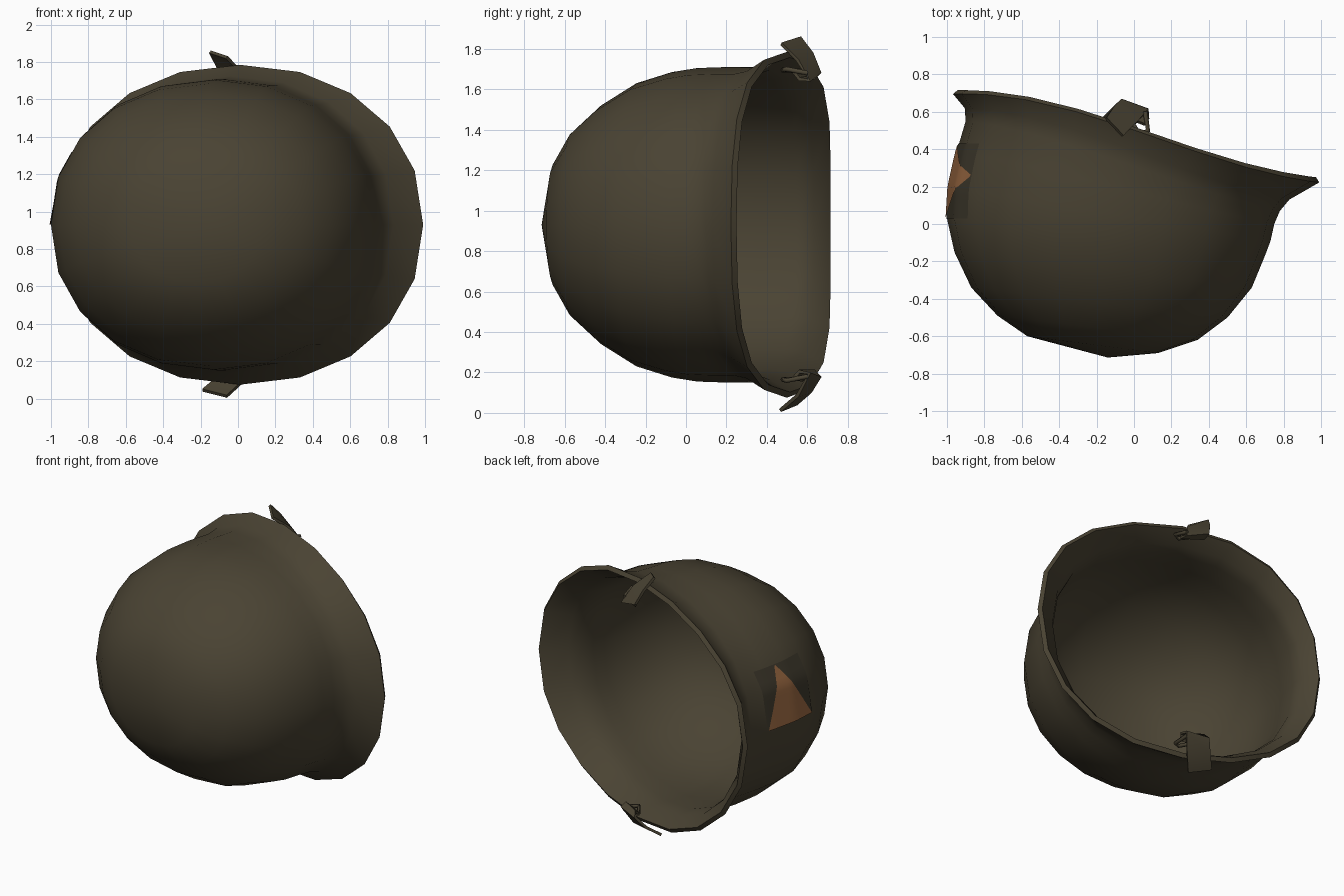
import bpy, bmesh, math
from mathutils import Vector
from mathutils.bvhtree import BVHTree

if "Cube" in bpy.data.objects:
    bpy.data.objects.remove(bpy.data.objects["Cube"])

ZC = 0.93      # mirror plane height of the helmet
SIDES = 20


def material(name, rgb):
    m = bpy.data.materials.new(name)
    m.diffuse_color = (*rgb, 1)
    m.use_nodes = True
    m.node_tree.nodes["Principled BSDF"].inputs["Base Color"].default_value = m.diffuse_color
    return m


olive = material("olive_paint", (0.068, 0.056, 0.033))
dark = material("dark_olive", (0.044, 0.037, 0.023))
orange = material("faded_orange", (0.29, 0.125, 0.048))


def to_object(bm, name, mat, thickness=0, offset=-1, angle=35):
    me = bpy.data.meshes.new(name)
    bm.to_mesh(me)
    ob = bpy.data.objects.new(name, me)
    bpy.context.collection.objects.link(ob)
    me.materials.append(mat)
    bpy.context.view_layer.objects.active = ob
    for o in bpy.context.selected_objects:
        o.select_set(False)
    ob.select_set(True)
    if thickness:
        mod = ob.modifiers.new("thickness", 'SOLIDIFY')
        mod.thickness = thickness
        mod.offset = offset
        bpy.ops.object.modifier_apply(modifier=mod.name)
    bpy.ops.object.shade_smooth_by_angle(angle=math.radians(angle))
    return ob


def spow(v, p):
    return math.copysign(abs(v) ** p, v)


# Helmet shell: tilted rings as (back x, back y, front x, front y, half width)
rings = [
    (-0.968, 0.695, 0.99, 0.222, 0.855),
    (-0.905, 0.62, 0.83, 0.13, 0.795),
    (-0.90, 0.55, 0.78, 0.07, 0.78),
    (-0.95, 0.38, 0.75, 0.0, 0.78),
    (-0.99, 0.20, 0.73, -0.09, 0.775),
    (-1.0, 0.03, 0.70, -0.17, 0.755),
    (-0.96, -0.15, 0.63, -0.34, 0.70),
    (-0.87, -0.34, 0.50, -0.50, 0.59),
    (-0.73, -0.49, 0.34, -0.62, 0.465),
    (-0.57, -0.60, 0.13, -0.69, 0.31),
]
bm = bmesh.new()
loops = []
for i, (bx, by, fx, fy, w) in enumerate(rings):
    k = max(0, 1 - i / 4)          # the S-bend of the rim fades into the dome
    loop = []
    for s in range(SIDES):
        a = 2 * math.pi * s / SIDES
        u = spow(math.cos(a), 0.95)
        x = (bx + fx) / 2 + u * (fx - bx) / 2
        y = (by + fy) / 2 + u * (fy - by) / 2
        y += k * (1 - u * u) * (0.04 - 0.1 * u)
        loop.append(bm.verts.new((x, y, ZC + w * spow(math.sin(a), 0.92))))
    loops.append(loop)
crown = bm.verts.new((-0.14, -0.714, ZC))
for s in range(SIDES):
    t = (s + 1) % SIDES
    for p, q in zip(loops, loops[1:]):
        bm.faces.new((p[s], p[t], q[t], q[s]))
    bm.faces.new((loops[-1][s], loops[-1][t], crown))
bm.normal_update()
top_face = max(bm.faces, key=lambda f: -f.calc_center_median().y)
if top_face.normal.y > 0:
    bmesh.ops.reverse_faces(bm, faces=bm.faces[:])
bm.normal_update()
surface = BVHTree.FromBMesh(bm)
to_object(bm, "helmet_shell", olive, 0.032, -1, 50)
bm.free()


# Painted badge on the back: thin sheets laid onto the shell
def badge(name, mat, bottom, top, z0, z1, lift, n=10):
    b = bmesh.new()
    grid = []
    for r in range(n + 1):
        t = r / n
        lo = bottom[0] + (top[0] - bottom[0]) * t
        hi = bottom[1] + (top[1] - bottom[1]) * t
        row = []
        for c in range(n + 1):
            y = lo + (hi - lo) * c / n
            z = z0 + (z1 - z0) * t
            hit, nor, _, _ = surface.ray_cast(Vector((-3, y, z)), Vector((1, 0, 0)))
            row.append(b.verts.new(hit + Vector((-lift, 0, 0))))
        grid.append(row)
    for r in range(n):
        for c in range(n):
            b.faces.new((grid[r][c], grid[r + 1][c], grid[r + 1][c + 1], grid[r][c + 1]))
    b.normal_update()
    if sum(f.normal.x for f in b.faces) > 0:
        bmesh.ops.reverse_faces(b, faces=b.faces[:])
    to_object(b, name, mat)
    b.free()


badge("badge_square", dark, (0.03, 0.43), (0.03, 0.43), 0.93, 1.32, 0.004)
badge("badge_triangle", orange, (0.035, 0.425), (0.255, 0.265), 0.932, 1.315, 0.008)


# Chin strap clips: bent plates hooked over the rim
def clip(name, rows):
    b = bmesh.new()
    vs = [[b.verts.new(p) for p in row] for row in rows]
    for p, q in zip(vs, vs[1:]):
        b.faces.new((p[0], p[1], q[1], q[0]))
    to_object(b, name, olive, 0.018, 0, 40)
    b.free()


clip("upper_clip", [
    ((-0.15, 0.565, 1.855), (-0.06, 0.47, 1.825)),
    ((-0.11, 0.625, 1.775), (0.02, 0.55, 1.745)),
    ((-0.07, 0.662, 1.68), (0.075, 0.61, 1.645)),
    ((-0.05, 0.635, 1.655), (0.08, 0.56, 1.65)),
    ((-0.04, 0.57, 1.70), (0.06, 0.53, 1.69)),
])
clip("lower_clip", [
    ((-0.19, 0.545, 0.045), (-0.06, 0.465, 0.012)),
    ((-0.12, 0.615, 0.105), (0.02, 0.55, 0.085)),
    ((-0.07, 0.662, 0.18), (0.075, 0.61, 0.195)),
    ((-0.05, 0.635, 0.205), (0.08, 0.56, 0.205)),
    ((-0.04, 0.57, 0.16), (0.06, 0.53, 0.17)),
])

# Wire loops that hold the clips to the inside of the rim
wire = [(-0.04, 0.59, 0.76), (0.03, 0.48, 0.765), (0.075, 0.50, 0.77), (0.06, 0.60, 0.75)]
for name, side in (("upper_wire_loop", 1), ("lower_wire_loop", -1)):
    cu = bpy.data.curves.new(name, 'CURVE')
    cu.dimensions = '3D'
    cu.bevel_depth = 0.013
    cu.bevel_resolution = 1
    cu.use_fill_caps = True
    sp = cu.splines.new('POLY')
    sp.points.add(len(wire) - 1)
    for pt, (x, y, z) in zip(sp.points, wire):
        pt.co = (x, y, ZC + side * z, 1)
    cu.materials.append(olive)
    bpy.context.collection.objects.link(bpy.data.objects.new(name, cu))
